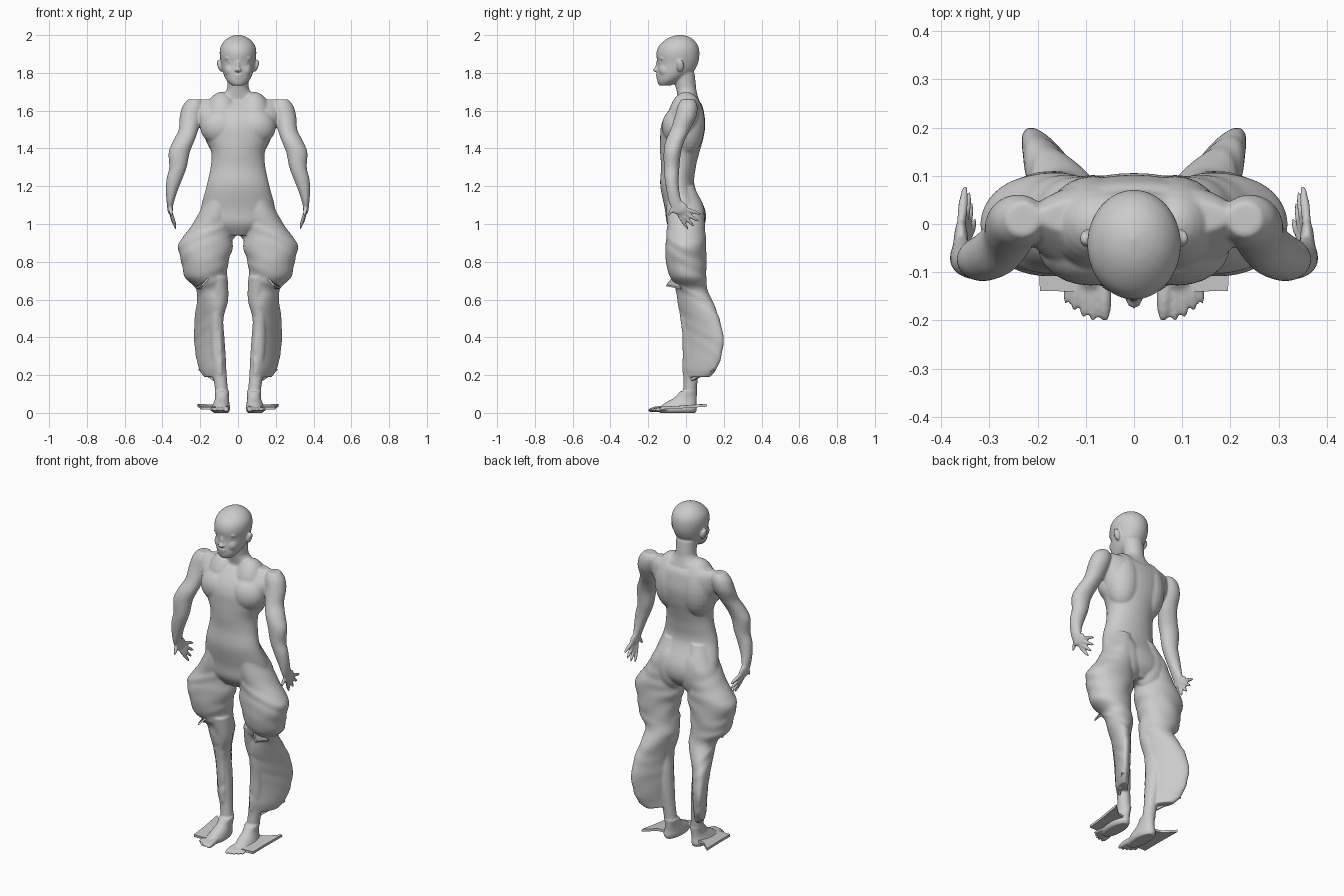
import bpy, bmesh
from math import sin, cos, pi, radians
from mathutils import Vector, Matrix

SIDES = (1, -1)
bm = bmesh.new()


def spline(rows, steps=6):
    """Catmull-Rom interpolation through rows of numbers."""
    out = []
    for i in range(len(rows) - 1):
        p0, p1, p2, p3 = (rows[max(i - 1, 0)], rows[i], rows[i + 1], rows[min(i + 2, len(rows) - 1)])
        for k in range(steps):
            t = k / steps
            out.append([b + .5 * t * (c - a + t * (2*a - 5*b + 4*c - d + t * (3*(b - c) + d - a)))
                        for a, b, c, d in zip(p0, p1, p2, p3)])
    return out + [list(rows[-1])]


def loft(rows, side=1, fold=0.0, n=40):
    """Closed loft; each row is z, cx, cy, half_x, half_y, turn in degrees."""
    rings = []
    for z, cx, cy, a, b, deg in spline(rows):
        r, ring = radians(deg), []
        for i in range(n):
            t = 2 * pi * i / n
            s = 1 + fold * sin(z * 62 + 3 * sin(t + 1) + 1.5 * sin(z * 23 + 2 * t))
            u, v = a * s * cos(t), b * s * sin(t)
            ring.append(bm.verts.new((side * (cx + u*cos(r) - v*sin(r)), cy + u*sin(r) + v*cos(r), z)))
        rings.append(ring)
    for lo, hi in zip(rings, rings[1:]):
        for i in range(n):
            j = (i + 1) % n
            bm.faces.new((lo[i], lo[j], hi[j], hi[i]))
    bm.faces.new(rings[0])
    bm.faces.new(rings[-1])


def ball(c, radii, side=1, rot=None):
    m = Matrix.Translation(c) @ (rot or Matrix()) @ Matrix.Diagonal((*radii, 1))
    if side < 0:
        m = Matrix.Diagonal((-1, 1, 1, 1)) @ m
    bmesh.ops.create_uvsphere(bm, u_segments=24, v_segments=16, radius=1, matrix=m)


def digit(p, q, r, side):
    p, q = Vector(p), Vector(q)
    d = q - p
    ball((p + q) / 2, (r, r, d.length / 2), side, d.to_track_quat('Z', 'Y').to_matrix().to_4x4())


# Torso, neck and head
loft([(.94, 0, 0, .08, .06, 0), (1.0, 0, 0, .19, .1, 0), (1.08, 0, -.006, .197, .106, 0),
      (1.2, 0, -.045, .167, .091, 0), (1.3, 0, -.04, .145, .092, 0), (1.38, 0, -.033, .142, .104, 0),
      (1.45, 0, -.023, .172, .114, 0), (1.52, 0, -.015, .205, .117, 0), (1.58, 0, -.005, .225, .102, 0),
      (1.63, 0, .01, .22, .075, 0), (1.66, 0, .015, .2, .045, 0)])
loft([(1.6, 0, .015, .16, .065, 0), (1.655, 0, .014, .14, .055, 0), (1.68, 0, .009, .09, .053, 0),
      (1.71, 0, .002, .061, .053, 0), (1.74, 0, -.003, .057, .055, 0), (1.8, 0, -.01, .06, .055, 0)])
loft([(1.733, 0, -.112, .034, .032, 0), (1.76, 0, -.09, .06, .063, 0), (1.8, 0, -.06, .079, .094, 0),
      (1.85, 0, -.044, .089, .107, 0), (1.9, 0, -.043, .097, .114, 0), (1.94, 0, -.04, .092, .105, 0),
      (1.972, 0, -.035, .07, .078, 0), (1.992, 0, -.032, .04, .045, 0), (2.002, 0, -.03, .006, .006, 0)])

# Nose and lips
ball((0, -.155, 1.815), (.018, .021, .011))
ball((0, -.146, 1.838), (.011, .016, .034))
ball((0, -.146, 1.789), (.028, .014, .007))
ball((0, -.143, 1.775), (.024, .015, .007))

TOES = [(.06, -.204, .016), (.085, -.205, .011), (.105, -.197, .0105), (.124, -.184, .0105), (.142, -.167, .01)]
FINGERS = [((.362, -.03, 1.09), (.35, .083, 1.05)), ((.362, -.035, 1.08), (.34, .07, 1.012)),
           ((.36, -.045, 1.075), (.335, .045, .985)), ((.358, -.055, 1.075), (.328, .012, .97)),
           ((.362, -.05, 1.12), (.352, -.095, 1.04))]
for s in SIDES:
    # Face: eye, brow, cheek, ear
    ball((.036, -.131, 1.856), (.017, .012, .007), s)
    ball((.036, -.124, 1.877), (.034, .019, .01), s)
    ball((.036, -.106, 1.815), (.036, .038, .04), s)
    ball((.097, -.03, 1.838), (.012, .02, .034), s, Matrix.Rotation(.3, 4, 'Y'))
    # Chest, back muscle, buttock
    ball((.09, -.045, 1.515), (.11, .083, .1), s)
    ball((.085, .0, 1.53), (.1, .1, .17), s)
    ball((.085, .026, 1.03), (.098, .076, .14), s)
    # Arm
    loft([(1.66, .23, .01, .035, .035, 0), (1.625, .237, .008, .056, .052, 0), (1.57, .25, -.002, .058, .057, 0),
          (1.5, .262, -.03, .052, .052, 0), (1.44, .287, -.058, .056, .05, 0), (1.38, .311, -.072, .056, .046, 0),
          (1.3, .318, -.076, .046, .041, 0), (1.24, .336, -.076, .042, .037, 0), (1.18, .35, -.07, .032, .034, 0),
          (1.12, .358, -.058, .02, .034, 0), (1.08, .36, -.04, .014, .036, 0)], s)
    # Hand
    ball((.359, -.035, 1.085), (.015, .045, .036), s)
    for p, q in FINGERS:
        digit(p, q, .0105, s)
    # Bare leg inside the trouser
    loft([(.72, .11, 0, .055, .07, 0), (.6, .1, .01, .048, .055, 0), (.5, .115, .02, .038, .05, 0),
          (.4, .112, .03, .04, .048, 0), (.3, .105, .03, .04, .045, 0), (.2, .096, .026, .036, .038, 0),
          (.11, .086, .02, .034, .036, 0)], s)
    # Baggy thigh that stretches into a thin calf fin
    loft([(1.2, .08, -.03, .06, .075, 0), (1.08, .11, -.005, .087, .098, 0), (1.0, .133, 0, .107, .1, 0),
          (.93, .162, 0, .132, .105, 0), (.88, .172, 0, .145, .107, 0), (.8, .175, 0, .125, .108, 0),
          (.72, .17, .012, .112, .096, 0), (.66, .14, .03, .088, .08, 40), (.6, .138, .045, .1, .07, 58),
          (.5, .155, .075, .115, .052, 58), (.4, .157, .09, .125, .043, 58), (.3, .152, .085, .119, .038, 58),
          (.23, .142, .07, .105, .033, 58), (.19, .13, .058, .08, .028, 58)], s, fold=.015)
    # Foot and toes
    loft([(0, .09, -.045, .04, .095, 0), (.02, .092, -.045, .05, .103, 0), (.05, .088, -.03, .043, .085, 0),
          (.08, .085, -.003, .036, .06, 0), (.115, .084, .015, .04, .045, 0)], s)
    for x, y, r in TOES:
        digit((x * .8 + .017, -.09, .028), (x, y, .013), r, s)

# Fuse everything into one smooth body
bmesh.ops.recalc_face_normals(bm, faces=bm.faces)
mesh = bpy.data.meshes.new("body")
bm.to_mesh(mesh)
bm.free()
body = bpy.data.objects.new("body", mesh)
bpy.context.collection.objects.link(body)
rem = body.modifiers.new("fuse", 'REMESH')
rem.mode, rem.voxel_size, rem.use_smooth_shade = 'VOXEL', .0055, True
smo = body.modifiers.new("soften", 'SMOOTH')
smo.factor, smo.iterations = .5, 6


def flap(name, pts, thick):
    """Thin stiff plate, mirrored to both sides."""
    me = bpy.data.meshes.new(name)
    me.from_pydata(pts, [], [range(len(pts))])
    ob = bpy.data.objects.new(name, me)
    bpy.context.collection.objects.link(ob)
    ob.modifiers.new("mirror", 'MIRROR').use_mirror_merge = False
    so = ob.modifiers.new("thickness", 'SOLIDIFY')
    so.thickness, so.offset = thick, 0


# Stretched sole, knee fold and trouser hem
flap("sole_fin", [(.12, -.14, .025), (.195, -.138, .025), (.2, -.04, .03), (.215, .11, .04),
                  (.15, .05, .038), (.09, .04, .035)], .014)
flap("knee_fold", [(.15, -.07, .72), (.19, -.105, .675), (.225, -.03, .66), (.15, -.02, .66)], .01)
flap("trouser_hem", [(.12, .03, .2), (.195, .145, .26), (.205, .15, .225), (.13, .03, .17)], .012)
